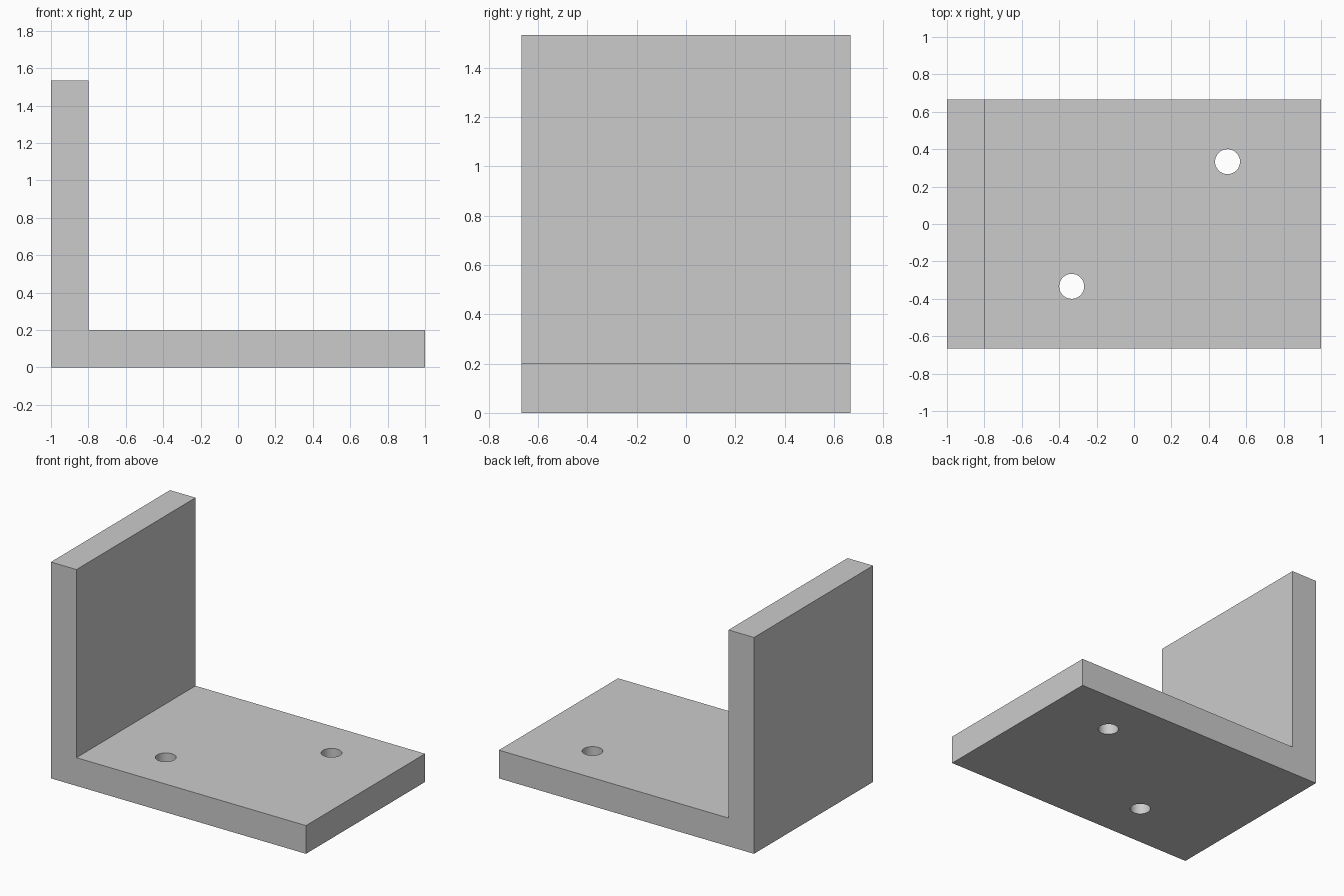
import bpy
import bmesh

if "Cube" in bpy.data.objects:
    bpy.data.objects.remove(bpy.data.objects["Cube"])

WIDTH, LENGTH, HEIGHT, THICK = 4 / 3, 2.0, 1.5333, 0.2
HOLE_RADIUS = 0.0667
HOLES = [(0.5, 0.3333), (-0.3333, -0.3333)]

# L-shaped profile in the xz plane, extruded along y
left, right = -LENGTH / 2, LENGTH / 2
profile = [(left, 0), (right, 0), (right, THICK),
           (left + THICK, THICK), (left + THICK, HEIGHT), (left, HEIGHT)]
bm = bmesh.new()
face = bm.faces.new([bm.verts.new((x, -WIDTH / 2, z)) for x, z in profile])
extruded = bmesh.ops.extrude_face_region(bm, geom=[face])["geom"]
bmesh.ops.translate(bm, vec=(0, WIDTH, 0),
                    verts=[g for g in extruded if isinstance(g, bmesh.types.BMVert)])
bmesh.ops.recalc_face_normals(bm, faces=bm.faces)
mesh = bpy.data.meshes.new("angle_bracket")
bm.to_mesh(mesh)
bm.free()
bracket = bpy.data.objects.new("angle_bracket", mesh)
bpy.context.collection.objects.link(bracket)

# Screw holes through the base plate
cutters = []
for i, (x, y) in enumerate(HOLES, 1):
    bpy.ops.mesh.primitive_cylinder_add(vertices=64, radius=HOLE_RADIUS,
                                        depth=THICK * 2, location=(x, y, THICK / 2))
    cutter = bpy.context.object
    cutter.name = f"hole_cutter_{i}"
    cutter.hide_render = True
    mod = bracket.modifiers.new(f"screw_hole_{i}", "BOOLEAN")
    mod.operation, mod.solver, mod.object = "DIFFERENCE", "EXACT", cutter
    cutters.append(cutter)

# Apply the cuts, then smooth only the hole walls
bpy.ops.object.select_all(action="DESELECT")
bracket.select_set(True)
bpy.context.view_layer.objects.active = bracket
for mod in list(bracket.modifiers):
    bpy.ops.object.modifier_apply(modifier=mod.name)
for cutter in cutters:
    bpy.data.objects.remove(cutter)
bpy.ops.object.shade_smooth_by_angle()
